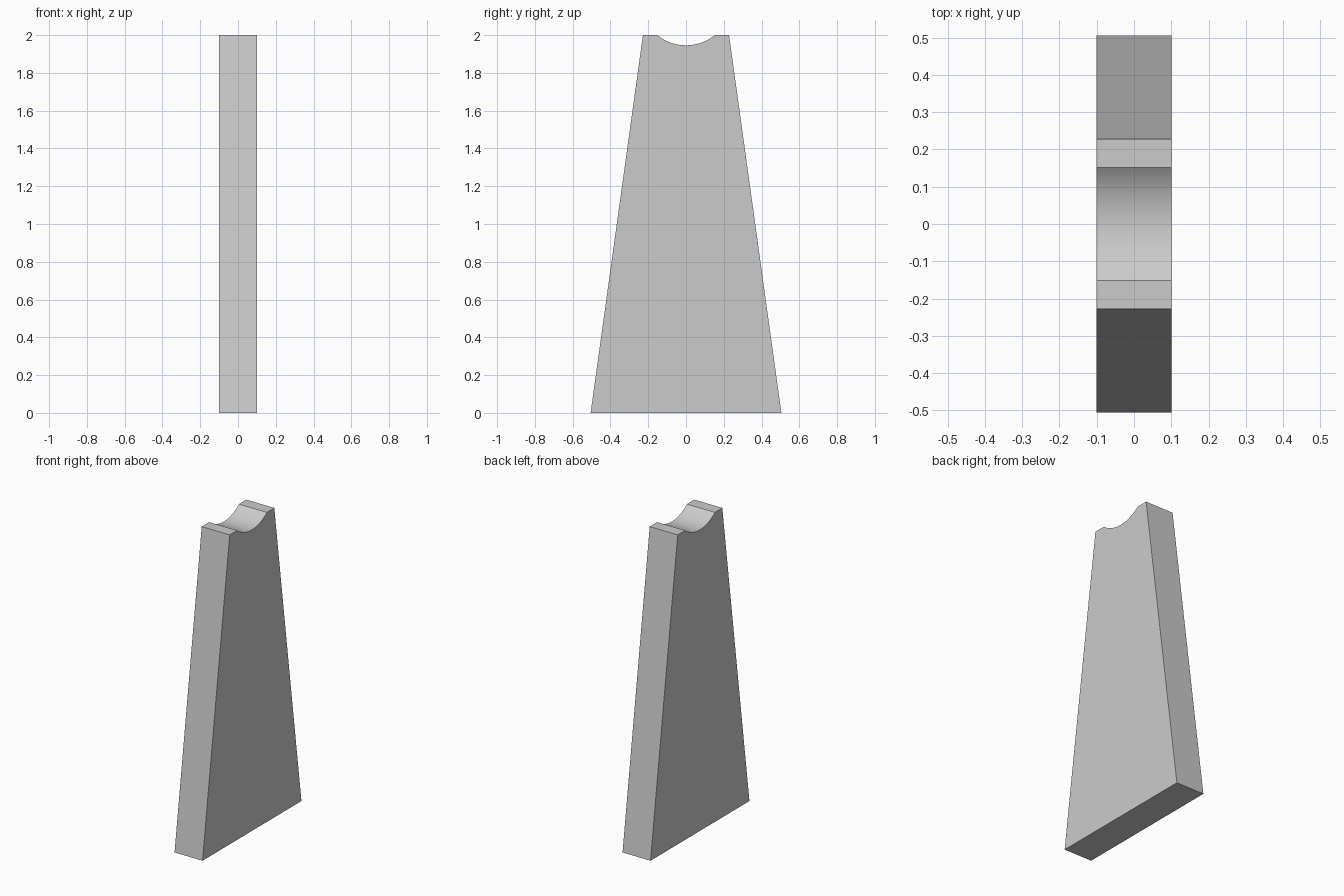
import bpy, bmesh, math

cube = bpy.data.objects.get("Cube")
if cube:
    bpy.data.objects.remove(cube, do_unlink=True)

HALF_THICK, HEIGHT = 0.1, 2.0
BASE_HALF, TOP_HALF = 0.505, 0.228
NOTCH_HALF, NOTCH_DEPTH = 0.152, 0.054
SEGMENTS = 24

# Side profile: tapered slab with a shallow round cradle in its top
radius = (NOTCH_HALF ** 2 + NOTCH_DEPTH ** 2) / (2 * NOTCH_DEPTH)
centre_z = HEIGHT - NOTCH_DEPTH + radius
half_angle = math.asin(NOTCH_HALF / radius)
profile = [(-BASE_HALF, 0), (BASE_HALF, 0), (TOP_HALF, HEIGHT)]
for i in range(SEGMENTS + 1):
    a = half_angle * (1 - 2 * i / SEGMENTS)
    profile.append((radius * math.sin(a), centre_z - radius * math.cos(a)))
profile.append((-TOP_HALF, HEIGHT))

# Extrude the profile across the thickness
bm = bmesh.new()
side = bm.faces.new([bm.verts.new((-HALF_THICK, y, z)) for y, z in profile])
result = bmesh.ops.extrude_face_region(bm, geom=[side])
moved = [v for v in result["geom"] if isinstance(v, bmesh.types.BMVert)]
bmesh.ops.translate(bm, verts=moved, vec=(2 * HALF_THICK, 0, 0))
bmesh.ops.recalc_face_normals(bm, faces=bm.faces)
mesh = bpy.data.meshes.new("support_pillar")
bm.to_mesh(mesh)
bm.free()

pillar = bpy.data.objects.new("support_pillar", mesh)
bpy.context.collection.objects.link(pillar)

# Plain grey finish
grey = bpy.data.materials.new("light_grey")
grey.use_nodes = True
colour = (0.6, 0.6, 0.6, 1)
grey.diffuse_color = colour
grey.node_tree.nodes["Principled BSDF"].inputs["Base Color"].default_value = colour
mesh.materials.append(grey)

# Smooth cradle, crisp edges
bpy.ops.object.select_all(action="DESELECT")
pillar.select_set(True)
bpy.context.view_layer.objects.active = pillar
bpy.ops.object.shade_smooth_by_angle(angle=math.radians(20))
